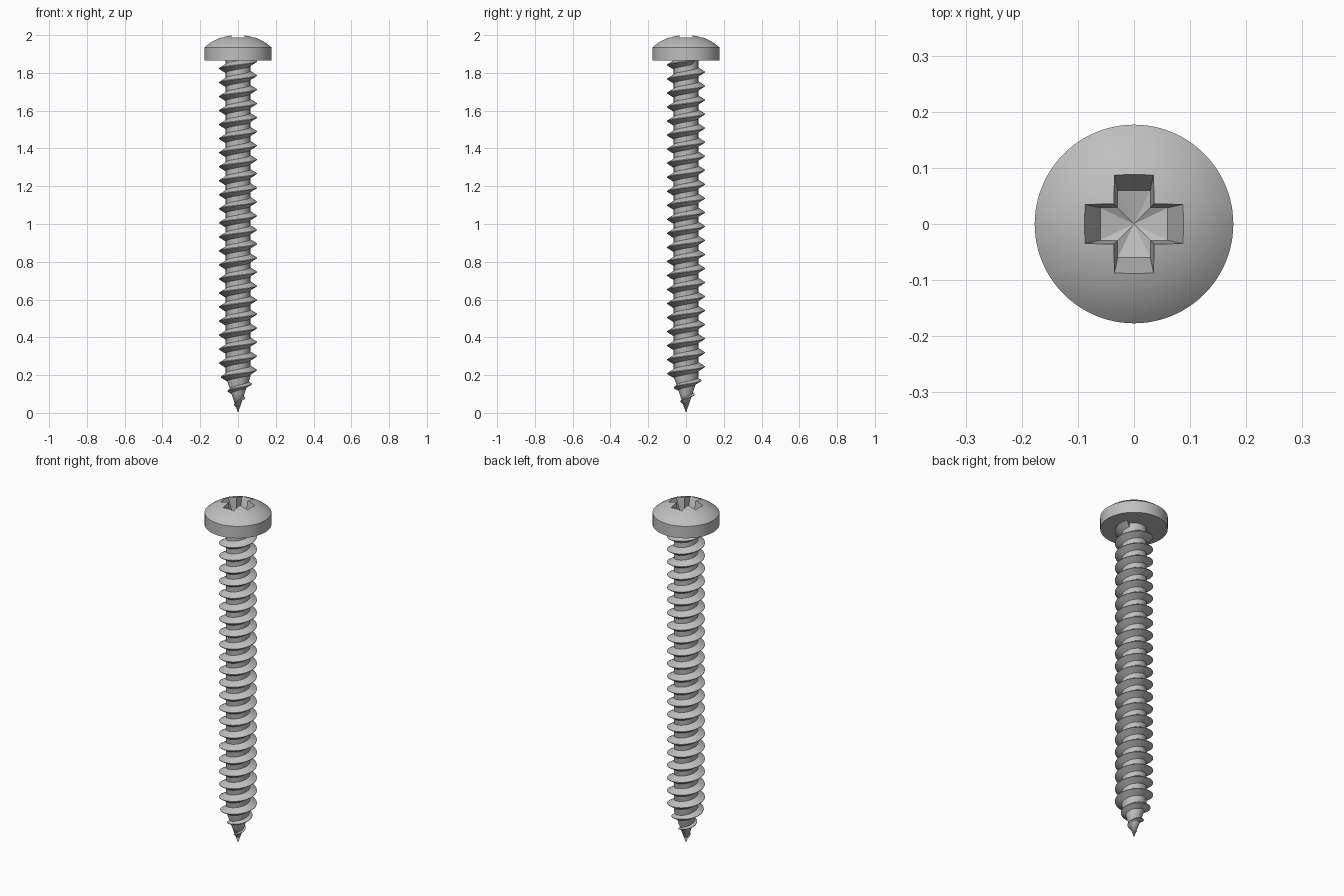
import bpy, bmesh, math
from mathutils import Vector

cube = bpy.data.objects.get("Cube")
if cube:
    bpy.data.objects.remove(cube, do_unlink=True)

steel = bpy.data.materials.new("grey_steel")
steel.use_nodes = True
GREY = (0.52, 0.52, 0.52, 1)
steel.diffuse_color = GREY
steel.node_tree.nodes["Principled BSDF"].inputs["Base Color"].default_value = GREY

CORE_R, THREAD_R, HEAD_R = 0.065, 0.1, 0.177
HEAD_BASE, RIM, APEX = 1.865, 1.935, 2.003
PITCH, PHASE = 0.0743, 0.226


def make_object(name, bm):
    bmesh.ops.recalc_face_normals(bm, faces=bm.faces)
    mesh = bpy.data.meshes.new(name)
    bm.to_mesh(mesh)
    bm.free()
    mesh.materials.append(steel)
    obj = bpy.data.objects.new(name, mesh)
    bpy.context.collection.objects.link(obj)
    return obj


def smooth(obj, degrees=30):
    bpy.ops.object.select_all(action='DESELECT')
    obj.select_set(True)
    bpy.context.view_layer.objects.active = obj
    bpy.ops.object.shade_smooth_by_angle(angle=math.radians(degrees))


def lathe(name, profile, steps=96):
    bm = bmesh.new()
    verts = [bm.verts.new((r, 0, z)) for r, z in profile]
    edges = [bm.edges.new(pair) for pair in zip(verts, verts[1:])]
    bmesh.ops.spin(bm, geom=verts + edges, cent=(0, 0, 0), axis=(0, 0, 1),
                   angle=math.tau, steps=steps, use_duplicate=False)
    bmesh.ops.remove_doubles(bm, verts=bm.verts, dist=1e-5)
    return make_object(name, bm)


def core_radius(z):
    return min(CORE_R, 0.34 * z)


def thread_radius(z):
    return min(THREAD_R, 0.48 * z)


# Core: plain shank with a conical point
core = lathe("shank_core", [(0, 0), (core_radius(0.1), 0.1),
                            (CORE_R, CORE_R / 0.34), (CORE_R, 1.88), (0, 1.88)], 48)
smooth(core)

# Thread: triangular ridge swept up a right-handed helix
bm = bmesh.new()
per_turn = 40
start, end = 0.035, 1.868
rows = []
for i in range(int((end - start) / PITCH * per_turn) + 1):
    z = start + i * PITCH / per_turn
    angle = math.tau * (z - PHASE) / PITCH
    half = 0.025 * min(1, z / 0.2)
    section = [(core_radius(z - half) - 0.003, -half),
               (thread_radius(z), -0.0015), (thread_radius(z), 0.0015),
               (core_radius(z) - 0.003, half)]
    rows.append([bm.verts.new((max(r, 0.001) * math.cos(angle),
                               max(r, 0.001) * math.sin(angle), z + dz))
                 for r, dz in section])
for a, b in zip(rows, rows[1:]):
    for j in range(4):
        k = (j + 1) % 4
        bm.faces.new((a[j], a[k], b[k], b[j]))
bm.faces.new(rows[0])
bm.faces.new(rows[-1])
thread = make_object("thread", bm)
smooth(thread)

# Head: straight rim below a shallow spherical dome
sag = APEX - RIM
ball = (HEAD_R ** 2 + sag ** 2) / (2 * sag)
sweep = math.asin(HEAD_R / ball)
dome = [(ball * math.sin(sweep * t / 14), APEX - ball + ball * math.cos(sweep * t / 14))
        for t in range(14, -1, -1)]
head = lathe("head", [(0, HEAD_BASE), (HEAD_R, HEAD_BASE)] + dome)

# Recess cutter: tapered cross with a shallow conical floor
bm = bmesh.new()


def cross_ring(z, reach, width):
    quarter = [(reach, -width), (reach, width), (width, width)]
    ring = []
    for q in range(4):
        c, s = round(math.cos(q * math.pi / 2)), round(math.sin(q * math.pi / 2))
        ring += [bm.verts.new((c * x - s * y, s * x + c * y, z)) for x, y in quarter]
    return ring


low = cross_ring(1.915, 0.06, 0.029)
high = cross_ring(2.05, 0.112, 0.04)
tip = bm.verts.new(Vector((0, 0, 1.9)))
for i in range(12):
    j = (i + 1) % 12
    bm.faces.new((low[i], low[j], high[j], high[i]))
    bm.faces.new((low[j], low[i], tip))
bm.faces.new(high)
cutter = make_object("recess_cutter", bm)

cut = head.modifiers.new("cross_recess", 'BOOLEAN')
cut.operation = 'DIFFERENCE'
cut.solver = 'EXACT'
cut.object = cutter
bpy.context.view_layer.objects.active = head
bpy.ops.object.modifier_apply(modifier=cut.name)
bpy.data.objects.remove(cutter, do_unlink=True)
smooth(head)
